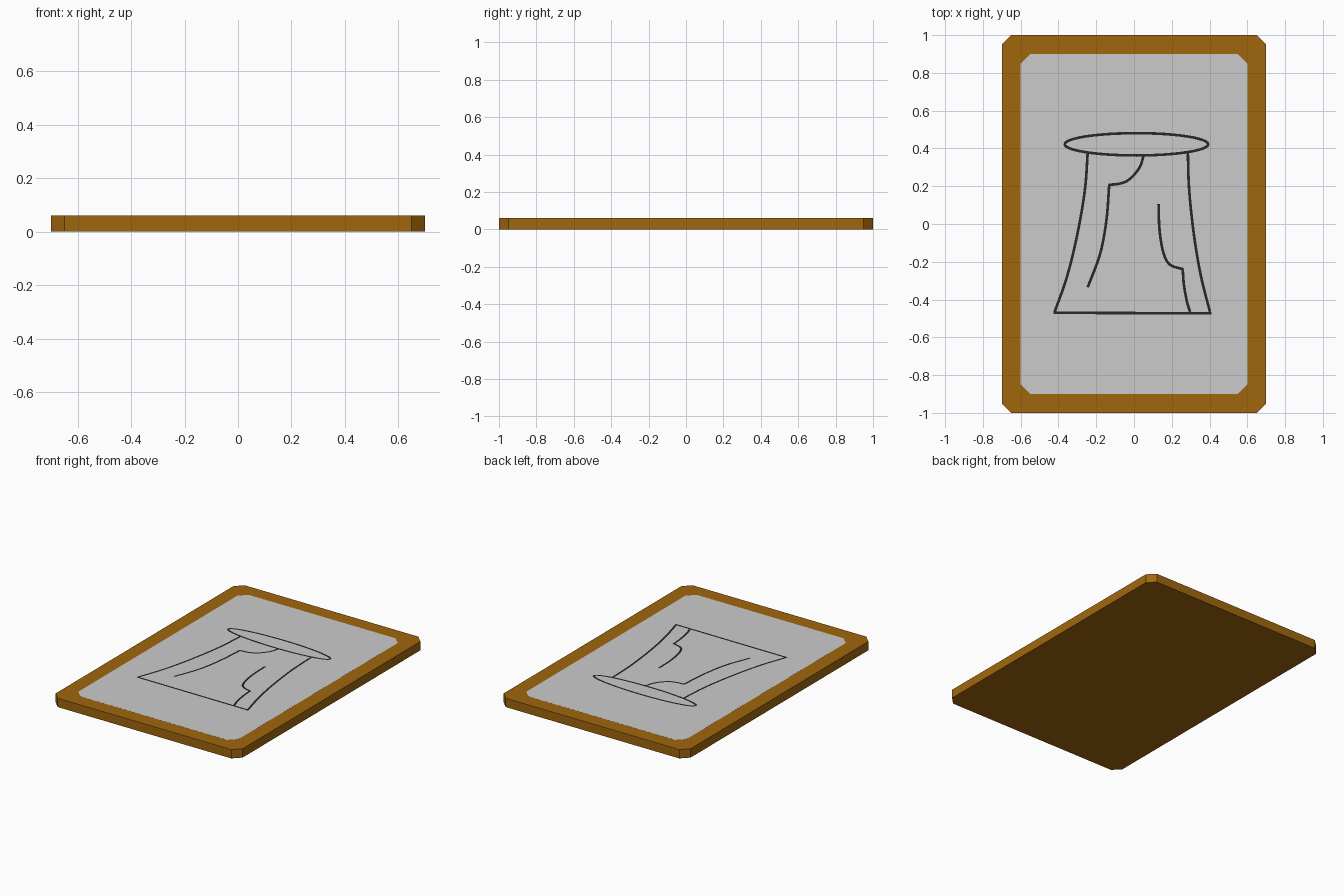
import bpy, bmesh, math
from mathutils import Vector

if "Cube" in bpy.data.objects:
    bpy.data.objects.remove(bpy.data.objects["Cube"])


def material(name, rgb):
    m = bpy.data.materials.new(name)
    m.diffuse_color = (*rgb, 1)
    m.use_nodes = True
    m.node_tree.nodes["Principled BSDF"].inputs["Base Color"].default_value = m.diffuse_color
    return m


WOOD = material("brown wood", (0.35, 0.135, 0.004))
PANEL = material("light grey", (0.60, 0.60, 0.60))
INK = material("dark ink", (0.02, 0.02, 0.02))


def finish(bm, name, mat):
    bmesh.ops.recalc_face_normals(bm, faces=bm.faces)
    me = bpy.data.meshes.new(name)
    bm.to_mesh(me)
    bm.free()
    me.materials.append(mat)
    ob = bpy.data.objects.new(name, me)
    bpy.context.collection.objects.link(ob)


def slab(name, hx, hy, cut, z0, z1, mat):
    """Rectangle with clipped corners, extruded from z0 to z1."""
    pts = [(hx, hy - cut), (hx - cut, hy), (cut - hx, hy), (-hx, hy - cut),
           (-hx, cut - hy), (cut - hx, -hy), (hx - cut, -hy), (hx, cut - hy)]
    bm = bmesh.new()
    face = bm.faces.new([bm.verts.new((x, y, z0)) for x, y in pts])
    ext = bmesh.ops.extrude_face_region(bm, geom=[face])
    for v in ext["geom"]:
        if isinstance(v, bmesh.types.BMVert):
            v.co.z = z1
    finish(bm, name, mat)


def smooth(pts, steps=5):
    """Catmull-Rom curve through the points."""
    p = [Vector(q) for q in pts]
    if len(p) < 3:
        return p
    p = [2 * p[0] - p[1]] + p + [2 * p[-1] - p[-2]]
    out = []
    for a, b, c, d in zip(p, p[1:], p[2:], p[3:]):
        for i in range(steps):
            t = i / steps
            out.append(0.5 * (2 * b + (c - a) * t + (2 * a - 5 * b + 4 * c - d) * t * t
                              + (3 * b - a - 3 * c + d) * t ** 3))
    return out + [p[-2]]


def stroke(name, pts, closed=False, width=0.014, z=0.0608):
    """Flat ribbon following the path, just above the panel."""
    bm = bmesh.new()
    n = len(pts)
    rows = []
    for i, p in enumerate(pts):
        a = pts[(i - 1) % n] if closed else pts[max(i - 1, 0)]
        b = pts[(i + 1) % n] if closed else pts[min(i + 1, n - 1)]
        d = (b - a).normalized()
        side = Vector((-d.y, d.x)) * width / 2
        rows.append([bm.verts.new((*(p + s * side), z)) for s in (-1, 1)])
    for i in range(n if closed else n - 1):
        a, b = rows[i], rows[(i + 1) % n]
        bm.faces.new((a[0], b[0], b[1], a[1]))
    for f in bm.faces:
        f.normal_update()
        if f.normal.z < 0:
            f.normal_flip()
    me = bpy.data.meshes.new(name)
    bm.to_mesh(me)
    bm.free()
    me.materials.append(INK)
    bpy.context.collection.objects.link(bpy.data.objects.new(name, me))


# Board and inlaid panel
slab("board", 0.7, 1.0, 0.05, 0, 0.06, WOOD)
slab("panel", 0.6, 0.9, 0.05, 0.058, 0.0603, PANEL)

# Ink drawing: rim, sides, base and inner contour lines
rim = [Vector((0.013 + 0.38 * math.cos(t * math.tau / 48),
               0.422 + 0.059 * math.sin(t * math.tau / 48))) for t in range(48)]
stroke("rim_line", rim, closed=True)
lines = {
    "left_side_line": [(-0.245, 0.38), (-0.26, 0.18), (-0.30, -0.055), (-0.355, -0.28), (-0.42, -0.465)],
    "right_side_line": [(0.285, 0.38), (0.292, 0.18), (0.317, -0.055), (0.353, -0.27), (0.402, -0.465)],
    "base_line": [(-0.425, -0.47), (0.41, -0.473)],
    "upper_fold_line": [(0.05, 0.36), (0.03, 0.30), (-0.02, 0.24), (-0.07, 0.215), (-0.135, 0.207)],
    "left_fold_line": [(-0.131, 0.21), (-0.146, 0.02), (-0.18, -0.16), (-0.245, -0.335)],
    "right_fold_line": [(0.13, 0.105), (0.135, -0.03), (0.155, -0.15), (0.19, -0.215), (0.262, -0.24)],
    "lower_fold_line": [(0.258, -0.24), (0.264, -0.32), (0.28, -0.41), (0.297, -0.465)],
}
for name, pts in lines.items():
    stroke(name, smooth(pts))
